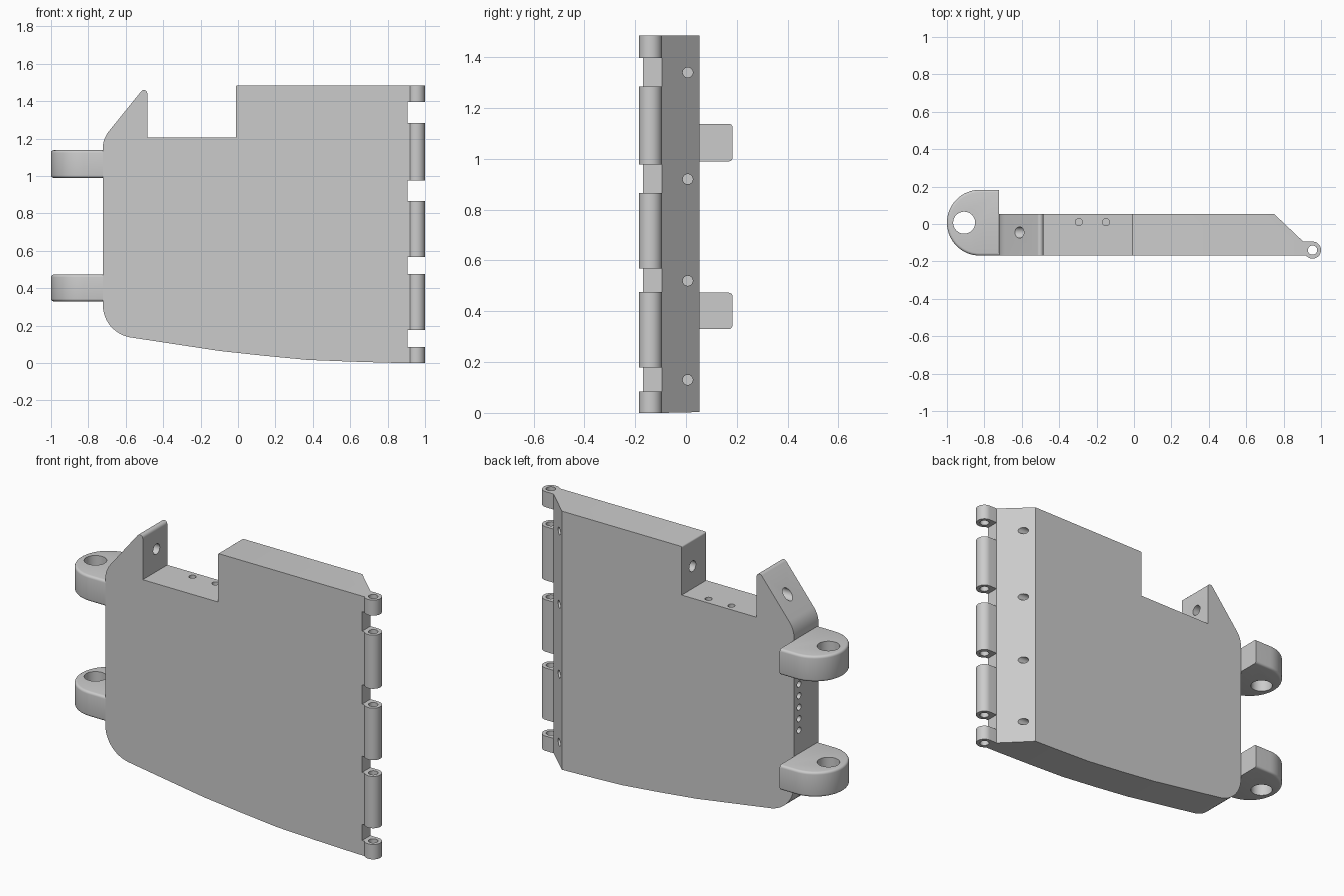
import bpy, bmesh, math
from mathutils import Matrix, Vector

if "Cube" in bpy.data.objects:
    bpy.data.objects.remove(bpy.data.objects["Cube"])

FRONT, BACK = -0.169, 0.053      # plate faces in y
LEFT, EDGE, TOP = -0.722, 0.905, 1.485


def arc(cx, cy, r, a0, a1, n):
    return [(cx + r * math.cos(math.radians(a0 + (a1 - a0) * i / n)),
             cy + r * math.sin(math.radians(a0 + (a1 - a0) * i / n))) for i in range(n + 1)]


def prism(bm, pts, axis, lo, hi):
    """Extrude a closed profile along 'y' (points are x,z) or 'z' (points are x,y)."""
    place = (lambda p, t: (p[0], t, p[1])) if axis == 'y' else (lambda p, t: (p[0], p[1], t))
    a = [bm.verts.new(place(p, lo)) for p in pts]
    b = [bm.verts.new(place(p, hi)) for p in pts]
    faces = [bm.faces.new(a), bm.faces.new(b)]
    n = len(pts)
    faces += [bm.faces.new((a[i], a[(i + 1) % n], b[(i + 1) % n], b[i])) for i in range(n)]
    bmesh.ops.recalc_face_normals(bm, faces=faces)


def drill(bm, start, end, r, n=24):
    """Add a cylinder between two points."""
    s, e = Vector(start), Vector(end)
    rot = Vector((0, 0, 1)).rotation_difference(e - s).to_matrix().to_4x4()
    bmesh.ops.create_cone(bm, cap_ends=True, segments=n, radius1=r, radius2=r,
                          depth=(e - s).length, matrix=Matrix.Translation((s + e) / 2) @ rot)


def finish(name, bm):
    me = bpy.data.meshes.new(name)
    bm.to_mesh(me)
    bm.free()
    ob = bpy.data.objects.new(name, me)
    bpy.context.collection.objects.link(ob)
    return ob


def select(ob):
    bpy.ops.object.select_all(action='DESELECT')
    ob.select_set(True)
    bpy.context.view_layer.objects.active = ob


def cut(ob, bm):
    cutter = finish("cutter", bm)
    cutter.hide_render = True
    mod = ob.modifiers.new("cut", 'BOOLEAN')
    mod.operation, mod.solver, mod.object = 'DIFFERENCE', 'EXACT', cutter
    select(ob)
    bpy.ops.object.modifier_apply(modifier=mod.name)
    bpy.data.objects.remove(cutter)


def smooth(ob):
    select(ob)
    bpy.ops.object.shade_smooth_by_angle(angle=math.radians(30))


# Plate: front outline extruded through its thickness
outline = arc(-0.547, 0.31, 0.175, 180, 260, 12)
outline += [(-0.35, 0.103), (-0.1, 0.065), (0.13, 0.04), (0.37, 0.017), (0.6, 0.008),
            (0.8, 0.002), (EDGE, 0), (EDGE, TOP)]
outline += arc(-0.002, TOP - 0.008, 0.008, 90, 180, 4)
outline += [(-0.01, 1.207), (-0.485, 1.207)]
outline += arc(-0.503, 1.442, 0.018, 0, 140, 8)
outline += arc(-0.582, 1.15, 0.14, 140, 180, 8)
bm = bmesh.new()
prism(bm, outline, 'y', FRONT, BACK)
plate = finish("plate", bm)

# Slanted back edge along the hinge side
bm = bmesh.new()
prism(bm, [(0.75, BACK), (EDGE, -0.094), (1.1, -0.279), (1.1, 0.3), (0.4895, 0.3)], 'z', -0.2, 1.7)
cut(plate, bm)

# Screw holes
bm = bmesh.new()
for z in (0.13, 0.52, 0.92, 1.34):
    drill(bm, (0.65, 0.007, z), (0.95, 0.007, z), 0.02)
for i in range(5):
    z = 0.606 + 0.066 * i
    drill(bm, (LEFT - 0.1, 0.008, z), (LEFT + 0.15, 0.008, z), 0.018)
for x in (-0.295, -0.15):
    drill(bm, (x, 0.01, 1.06), (x, 0.01, 1.3), 0.019)
drill(bm, (-0.8, -0.045, 1.335), (-0.4, -0.045, 1.335), 0.03)    # through the horn
drill(bm, (-0.1, -0.045, 1.335), (0.2, -0.045, 1.335), 0.03)     # into the notch wall
cut(plate, bm)
smooth(plate)

# Hinge knuckles with a common pin bore
KX, KY, KR = 0.9545, -0.1395, 0.0455
low = math.degrees(math.asin((FRONT - KY) / KR))
knuckle = [(EDGE, KY + KR)] + arc(KX, KY, KR, 90, -180 - low, 28) + [(EDGE, FRONT)]
bm = bmesh.new()
for lo, hi in ((0, 0.085), (0.178, 0.475), (0.568, 0.866), (0.977, 1.284), (1.396, TOP)):
    prism(bm, knuckle, 'z', lo, hi)
knuckles = finish("hinge_knuckles", bm)
bm = bmesh.new()
drill(bm, (KX, KY, -0.1), (KX, KY, 1.6), 0.025)
cut(knuckles, bm)
smooth(knuckles)

# Two rounded mounting lugs
for name, lo, hi in (("lower_lug", 0.33, 0.473), ("upper_lug", 0.99, 1.138)):
    bm = bmesh.new()
    prism(bm, [(LEFT, 0.183)] + arc(-0.824, 0.007, 0.176, 90, 270, 32) + [(LEFT, -0.169)],
          'z', lo, hi)
    rim = [e for e in bm.edges
           if abs(e.verts[0].co.z - e.verts[1].co.z) < 1e-5
           and min(v.co.x for v in e.verts) < LEFT - 1e-4]
    bmesh.ops.bevel(bm, geom=rim, offset=0.014, segments=4, profile=0.5, affect='EDGES')
    lug = finish(name, bm)
    bm = bmesh.new()
    drill(bm, (-0.908, 0.007, lo - 0.1), (-0.908, 0.007, hi + 0.1), 0.059, 32)
    cut(lug, bm)
    smooth(lug)
